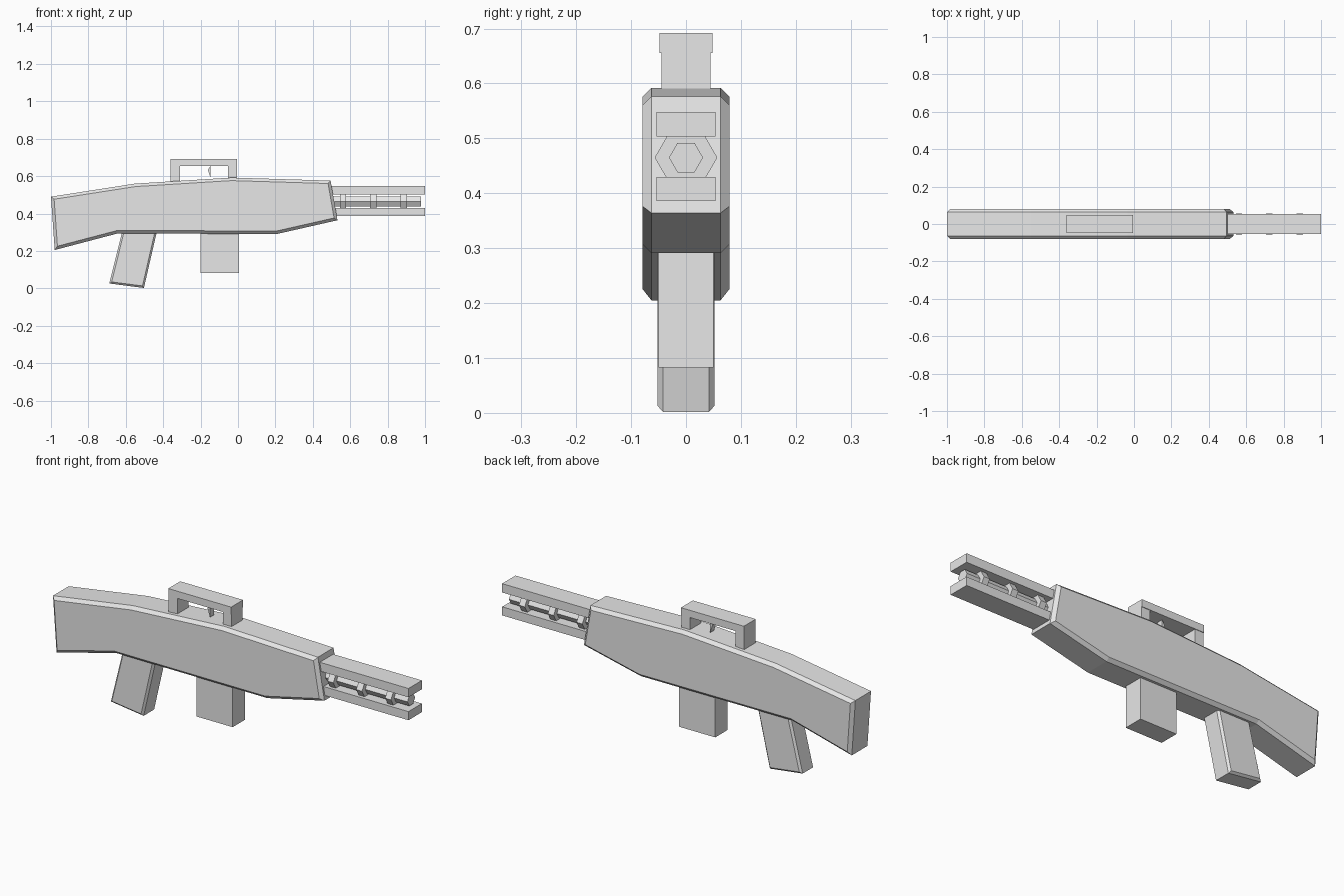
import bpy, bmesh
from math import pi
from mathutils import Matrix

cube = bpy.data.objects.get("Cube")
if cube:
    bpy.data.objects.remove(cube, do_unlink=True)

GREY = (0.8, 0.8, 0.8, 1)
mat = bpy.data.materials.new("plain grey")
mat.use_nodes = True
mat.diffuse_color = GREY
mat.node_tree.nodes["Principled BSDF"].inputs["Base Color"].default_value = GREY


def finish(name, bm):
    bmesh.ops.recalc_face_normals(bm, faces=bm.faces)
    mesh = bpy.data.meshes.new(name)
    bm.to_mesh(mesh)
    bm.free()
    mesh.materials.append(mat)
    obj = bpy.data.objects.new(name, mesh)
    bpy.context.collection.objects.link(obj)
    return obj


def plate(name, outline, half_width, chamfer=0):
    """Side profile (x, z) extruded across y, with chamfered side outlines."""
    bm = bmesh.new()
    face = bm.faces.new([bm.verts.new((x, -half_width, z)) for x, z in outline])
    new = bmesh.ops.extrude_face_region(bm, geom=[face])["geom"]
    for v in new:
        if isinstance(v, bmesh.types.BMVert):
            v.co.y = half_width
    if chamfer:
        rim = [e for e in bm.edges if abs(e.verts[0].co.y - e.verts[1].co.y) < 1e-5]
        bmesh.ops.bevel(bm, geom=rim, offset=chamfer, segments=1,
                        profile=0.5, affect='EDGES')
    return finish(name, bm)


def block(name, x0, x1, z0, z1, half_width):
    return plate(name, [(x0, z0), (x1, z0), (x1, z1), (x0, z1)], half_width)


def hex_rod(name, x0, x1, z, radius):
    """Six-sided rod along x with corners pointing sideways."""
    bm = bmesh.new()
    bmesh.ops.create_cone(bm, cap_ends=True, segments=6, radius1=radius,
                          radius2=radius, depth=x1 - x0)
    bm.transform(Matrix.Translation(((x0 + x1) / 2, 0, z)) @ Matrix.Rotation(pi / 2, 4, 'Y'))
    return finish(name, bm)


# Main body with stock, chamfered along both side outlines
plate("body", [(-1, .49), (-.98, .205), (-.645, .293), (.21, .291),
               (.532, .364), (.495, .576), (-.035, .592), (-.55, .56)], .079, .016)

# Raked grip and straight magazine
plate("grip", [(-.688, .026), (-.503, .002), (-.43, .32), (-.615, .32)], .052, .01)
block("magazine", -.2, .005, .083, .33, .05)

# Carrying handle on two posts
block("handle_bar", -.36, -.005, .655, .692, .048)
block("handle_rear_post", -.36, -.31, .56, .655, .045)
block("handle_front_post", -.053, -.005, .57, .655, .045)
plate("handle_sight", [(-.147, .59), (-.147, .656), (-.161, .632)], .016)

# Rails above and below the barrel
block("upper_rail", .45, 1, .503, .548, .054)
block("lower_rail", .45, 1, .386, .43, .054)

# Barrel and its collars
hex_rod("barrel", .45, .978, .465, .031)
for i, x in enumerate((.545, .707, .87)):
    hex_rod(f"barrel_collar_{i + 1}", x, x + .033, .465, .057)
